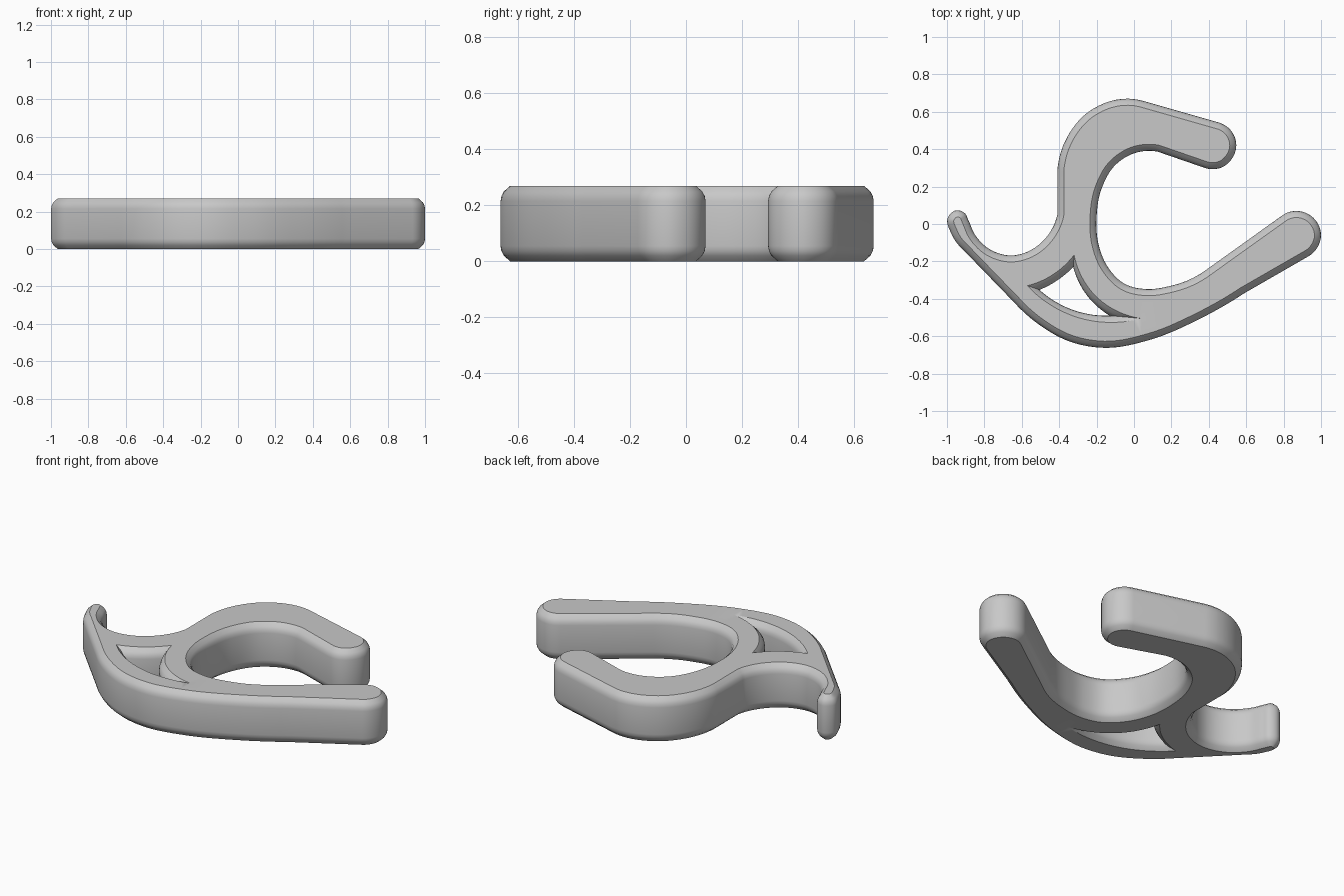
import bpy
import bmesh
from mathutils import Vector
from mathutils.geometry import interpolate_bezier

HEIGHT = 0.27
RIM = 0.035
STEPS = 7

if "Cube" in bpy.data.objects:
    bpy.data.objects.remove(bpy.data.objects["Cube"], do_unlink=True)


def smooth(coords, steps=STEPS):
    """Round curve through the points; arcs of circles stay circular."""
    pts = [Vector(c) for c in coords]
    chords = [b - a for a, b in zip(pts, pts[1:])]
    tangents = [(a.normalized() * b.length + b.normalized() * a.length).normalized()
                for a, b in zip(chords, chords[1:])]

    def mirrored(chord, tangent):
        axis = chord.normalized()
        return 2 * axis.dot(tangent) * axis - tangent

    tangents = ([mirrored(chords[0], tangents[0])] + tangents
                + [mirrored(chords[-1], tangents[-1])])
    path = [pts[0]]
    for i, chord in enumerate(chords):
        reach = chord.length / 3
        curve = interpolate_bezier(pts[i], pts[i] + tangents[i] * reach,
                                   pts[i + 1] - tangents[i + 1] * reach,
                                   pts[i + 1], steps + 1)
        path += [Vector(p[:2]) for p in curve[1:]]
    return path


def inset(path, distance):
    """Move a counter-clockwise outline inwards."""
    result = []
    for i, point in enumerate(path):
        before = (point - path[i - 1]).normalized()
        after = (path[(i + 1) % len(path)] - point).normalized()
        along = (before + after).normalized()
        result.append(point + Vector((-along.y, along.x)) * distance)
    return result


def three_arcs(*arcs):
    """Closed pointed opening made of arcs that meet at the tips."""
    return [p for arc in arcs for p in smooth(arc, 14)[:-1]]


# Outline pieces, joined by straight edges
upper_arm_end = [(.378, .3), (.468, .302), (.547, .42), (.52, .498), (.455, .542)]
upper_back = [(.056, .656), (-.03, .67), (-.24, .602), (-.36, .46), (-.41, .283)]
small_hook = [(-.41, .05), (-.468, -.07), (-.56, -.144), (-.655, -.168),
              (-.773, -.134), (-.853, -.053), (-.885, .02), (-.905, .058),
              (-.95, .073), (-.995, .035), (-.976, -.053), (-.917, -.134)]
lower_back = [(-.64, -.42), (-.505, -.54), (-.345, -.628), (-.158, -.662),
              (.083, -.62), (.35, -.508), (.59, -.37)]
lower_arm_end = [(.934, -.172), (1, -.06), (.96, .032), (.868, .07), (.793, .046)]
inner_curve = [(.393, -.24), (.297, -.297), (.19, -.332), (.067, -.348),
               (-.05, -.32), (-.14, -.23), (-.19, -.107), (-.2, .037),
               (-.174, .187), (-.095, .32), (.013, .382), (.126, .387)]
outline = [p for piece in (upper_arm_end, upper_back, small_hook, lower_back,
                           lower_arm_end, inner_curve) for p in smooth(piece)]

# Pointed opening: wide at the faces, narrower between the walls
tip_a, tip_b, tip_c = (-.57, -.33), (-.32, -.165), (.04, -.505)
hole_rim = three_arcs([tip_a, (-.425, -.265), tip_b], [tip_b, (-.21, -.38), tip_c],
                      [tip_c, (-.29, -.503), tip_a])
tip_a, tip_b, tip_c = (-.505, -.352), (-.325, -.23), (-.13, -.49)
hole_wall = three_arcs([tip_a, (-.405, -.298), tip_b], [tip_b, (-.245, -.39), tip_c],
                       [tip_c, (-.31, -.465), tip_a])

# Rounded rim profile as (share of rim width, depth below the face)
rim = [(1, 0), (.35, .02), (.09, .037), (0, .055)]
layers = rim + [(share, HEIGHT - depth) for share, depth in reversed(rim)]

bm = bmesh.new()


def wall(rings):
    """Skin a stack of rings and return the first and last edge loops."""
    stack = [[bm.verts.new((p.x, p.y, z)) for p in ring] for ring, z in rings]
    for low, high in zip(stack, stack[1:]):
        for i in range(len(low)):
            bm.faces.new((low[i - 1], low[i], high[i], high[i - 1]))
    return [[bm.edges.get((loop[i - 1], loop[i])) for i in range(len(loop))]
            for loop in (stack[0], stack[-1])]


outer = wall([(inset(outline, share * RIM), z) for share, z in layers])
hole = wall([([w.lerp(r, share) for w, r in zip(hole_wall, hole_rim)], z)
             for share, z in layers])

# Flat bottom and top faces around the opening
for outer_loop, hole_loop in zip(outer, hole):
    bmesh.ops.triangle_fill(bm, use_beauty=True, use_dissolve=False,
                            edges=outer_loop + hole_loop)
bmesh.ops.recalc_face_normals(bm, faces=bm.faces[:])

mesh = bpy.data.meshes.new("hook_body")
bm.to_mesh(mesh)
bm.free()
body = bpy.data.objects.new("hook_body", mesh)
bpy.context.collection.objects.link(body)

grey = bpy.data.materials.new("plain_grey")
grey.use_nodes = True
colour = (.58, .58, .58, 1)
grey.diffuse_color = colour
grey.node_tree.nodes["Principled BSDF"].inputs["Base Color"].default_value = colour
mesh.materials.append(grey)

bpy.ops.object.select_all(action="DESELECT")
body.select_set(True)
bpy.context.view_layer.objects.active = body
bpy.ops.object.shade_smooth_by_angle(angle=.55)
